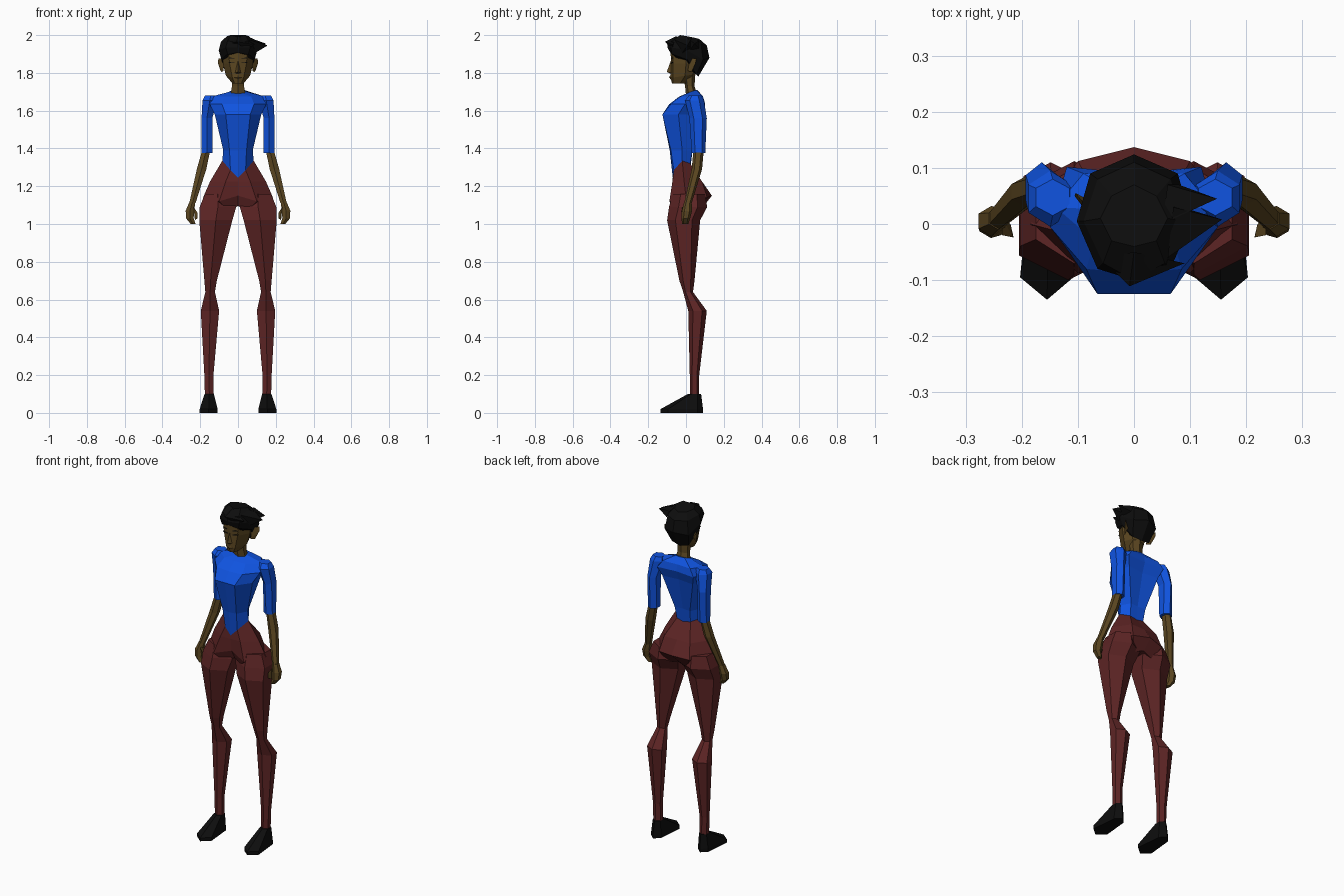
import bpy, bmesh, math


def material(name, rgb):
    m = bpy.data.materials.new(name)
    m.diffuse_color = (*rgb, 1)
    return m


BLUE = material("shirt blue", (0.005, 0.088, 0.75))
RED = material("trouser maroon", (0.11, 0.018, 0.018))
SKIN = material("skin brown", (0.105, 0.062, 0.015))
BLACK = material("black", (0.004, 0.004, 0.004))


def finish(name, bm, mat, mirror):
    bmesh.ops.recalc_face_normals(bm, faces=bm.faces)
    me = bpy.data.meshes.new(name)
    bm.to_mesh(me)
    bm.free()
    me.materials.append(mat)
    ob = bpy.data.objects.new(name, me)
    bpy.context.collection.objects.link(ob)
    if mirror:
        ob.modifiers.new("mirror", "MIRROR")
    return ob


def loft(name, rings, mat, mirror=False, caps=(True, True)):
    """Skin a stack of equal-length point rings."""
    bm = bmesh.new()
    rows = [[bm.verts.new(p) for p in ring] for ring in rings]
    n = len(rows[0])
    for a, b in zip(rows, rows[1:]):
        for i in range(n):
            j = (i + 1) % n
            bm.faces.new((a[i], a[j], b[j], b[i]))
    if caps[0]:
        bm.faces.new(rows[0])
    if caps[1]:
        bm.faces.new(rows[-1])
    return finish(name, bm, mat, mirror)


def sym(half, z=None):
    """Full ring from a right half that runs front centre to back centre."""
    pts = [p if len(p) == 3 else (*p, z) for p in half]
    return pts + [(-x, y, h) for x, y, h in reversed(pts[1:-1])]


def hexring(z, x0, x1, y0, y1):
    """Six-sided ring filling the given bounds."""
    cx, cy, rx, ry = (x0 + x1) / 2, (y0 + y1) / 2, (x1 - x0) / 2, (y1 - y0) / 2
    return [(cx + rx * math.cos(a) / 0.866, cy + ry * math.sin(a), z)
            for a in (math.radians(60 * k - 90) for k in range(6))]


def hull(name, pts, mat, mirror=False):
    """Small convex solid around a few points."""
    bm = bmesh.new()
    for p in pts:
        bm.verts.new(p)
    bmesh.ops.convex_hull(bm, input=bm.verts)
    return finish(name, bm, mat, mirror)


# Shirt body, with a pointed front hem
hem = sym([(0, -.07, 1.245), (.04, -.064, 1.285), (.083, -.02, 1.335),
           (.045, .022, 1.32), (0, .025, 1.31)])
loft("shirt_body", [
    hem,
    sym([(0, -.086), (.045, -.08), (.078, -.02), (.05, .035), (0, .03)], 1.39),
    sym([(0, -.125), (.065, -.125), (.123, -.04), (.10, .08), (0, .07)], 1.58),
    sym([(0, -.088), (.085, -.08), (.15, -.005), (.12, .102), (0, .09)], 1.635),
    sym([(0, -.035), (.07, -.03), (.14, .03), (.09, .09), (0, .085)], 1.675),
    sym([(0, -.01, 1.685), (.03, 0, 1.69), (.045, .025, 1.70),
         (.03, .055, 1.71), (0, .06, 1.71)]),
], BLUE, caps=(False, True))

# Sleeves
loft("sleeve", [hexring(*r) for r in (
    (1.68, .115, .175, .015, .08), (1.655, .11, .188, -.005, .095),
    (1.56, .136, .193, .018, .11), (1.375, .136, .193, .03, .102))], BLUE, True)

# Trousers: hips and legs
loft("trouser_hips", [
    hem,
    sym([(0, -.07), (.065, -.072), (.148, -.01), (.085, .085), (0, .085)], 1.225),
    sym([(0, -.06, 1.15), (.10, -.088, 1.12), (.185, 0, 1.14),
         (.10, .112, 1.14), (0, .137, 1.15)]),
    sym([(0, -.03, 1.095), (.06, -.06, 1.08), (.1, 0, 1.07),
         (.06, .075, 1.07), (0, .08, 1.095)]),
], RED, caps=(False, True))
loft("trouser_leg", [hexring(*r) for r in (
    (1.16, .04, .175, -.07, .10), (1.09, .01, .203, -.09, .112),
    (1.02, .03, .205, -.10, .075), (.70, .112, .178, -.035, .045),
    (.64, .122, .173, -.015, .037), (.54, .10, .197, .012, .11),
    (.20, .13, .178, .02, .07), (.08, .128, .175, .02, .07))], RED, True)

# Shoes, pointed at the toe
sole = [(.155, -.135), (.203, -.095), (.188, .06), (.155, .09), (.122, .06), (.108, -.095)]
ankle = [(.152, .01), (.177, .025), (.177, .06), (.152, .08), (.128, .06), (.128, .025)]
loft("shoe", [[(x, y, 0) for x, y in sole], [(x, y, .02) for x, y in sole],
              [(x, y, .10) for x, y in ankle]], BLACK, True)

# Forearms and hands
loft("forearm", [hexring(*r) for r in (
    (1.40, .145, .187, .04, .095), (1.29, .168, .218, .03, .085),
    (1.11, .225, .258, -.01, .03))], SKIN, True)
loft("hand", [hexring(*r) for r in (
    (1.115, .226, .258, -.01, .03), (1.07, .232, .277, -.022, .032),
    (1.03, .235, .275, -.025, .022), (1.0, .225, .25, -.02, .012))], SKIN, True)
hull("thumb", [(.235, -.02, 1.09), (.235, .01, 1.09), (.215, -.024, 1.06),
               (.22, 0, 1.05), (.215, -.022, 1.03), (.228, -.01, 1.02)], SKIN, True)

# Neck
loft("neck", [hexring(1.68, -.04, .04, 0, .06), hexring(1.73, -.032, .032, -.005, .045),
              hexring(1.80, -.036, .036, -.02, .05)], SKIN)

# Head
loft("head", [
    sym([(0, -.074), (.018, -.07), (.03, -.03), (.02, 0), (0, .005)], 1.745),
    sym([(0, -.083, 1.775), (.03, -.07, 1.775), (.064, -.005, 1.785),
         (.04, .035, 1.79), (0, .045, 1.79)]),
    sym([(0, -.078), (.045, -.068), (.08, 0), (.06, .06), (0, .075)], 1.85),
    sym([(0, -.083), (.05, -.07), (.083, 0), (.06, .07), (0, .09)], 1.92),
    sym([(0, -.05), (.03, -.04), (.05, 0), (.03, .04), (0, .05)], 1.975),
], SKIN)
hull("nose", [(0, -.08, 1.865), (0, -.102, 1.805), (.016, -.078, 1.80),
              (-.016, -.078, 1.80), (0, -.08, 1.795)], SKIN)
hull("lips", [(0, -.09, 1.776), (.022, -.076, 1.775), (-.022, -.076, 1.775),
              (0, -.084, 1.786), (0, -.08, 1.765)], SKIN)
hull("ear", [(.076, .01, 1.81), (.076, .02, 1.875), (.104, .055, 1.875),
             (.106, .05, 1.85), (.09, .03, 1.805), (.075, .04, 1.84)], SKIN, True)
# Thin eye and brow strips
for name, z, h in (("eye_line", 1.853, .004), ("eyebrow", 1.877, .004)):
    hull(name, [(x, y + d, z + s * h / 2 + k) for x, y, k in
                ((.018, -.077, 0), (.048, -.069, .002))
                for d in (-.002, .004) for s in (-1, 1)], BLACK, True)

# Hair cap with swept tufts
loft("hair", [
    sym([(0, -.085, 1.91), (.055, -.075, 1.90), (.088, .008, 1.87),
         (.055, .055, 1.79), (0, .065, 1.78)]),
    sym([(0, -.098, 1.935), (.065, -.08, 1.935), (.102, .005, 1.92),
         (.078, .09, 1.87), (0, .124, 1.88)]),
    sym([(0, -.10, 1.96), (.055, -.07, 1.97), (.09, .005, 1.965),
         (.065, .08, 1.95), (0, .11, 1.945)]),
    sym([(0, -.04, 1.99), (.04, -.03, 2.0), (.06, .01, 1.993),
         (.04, .05, 1.985), (0, .07, 1.98)]),
], BLACK)
for tip, base in (
        ((.157, .008, 1.945), ((.06, -.06, 1.975), (.07, .03, 1.985), (.09, -.02, 1.905), (.085, .03, 1.93))),
        ((.148, .045, 1.955), ((.05, 0, 1.99), (.06, .07, 1.97), (.09, .02, 1.92), (.08, .07, 1.93))),
        ((-.008, -.111, 1.965), ((-.06, -.06, 1.95), (.09, -.07, 1.95), (0, -.05, 1.995), (.04, -.07, 1.92)))):
    hull("hair_tuft", [tip, *base], BLACK)
